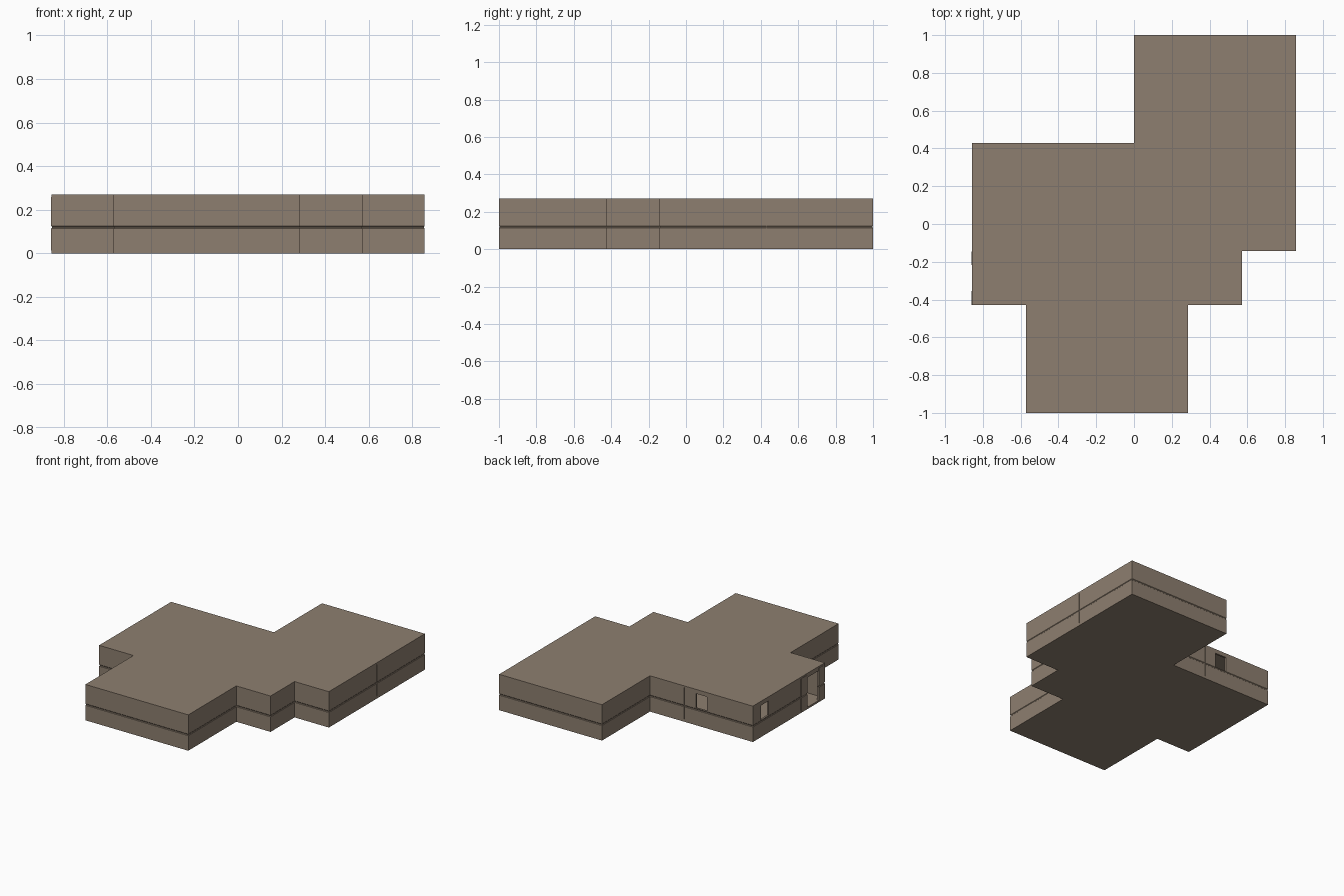
import bpy, bmesh
from mathutils import Vector

if "Cube" in bpy.data.objects:
    bpy.data.objects.remove(bpy.data.objects["Cube"])

U = 1 / 7      # half of one building module
H = 0.27       # total height

wall_colour = bpy.data.materials.new("warm grey brown")
wall_colour.diffuse_color = (0.27, 0.212, 0.16, 1)
wall_colour.use_nodes = True
wall_colour.node_tree.nodes["Principled BSDF"].inputs["Base Color"].default_value = wall_colour.diffuse_color

# Stepped footprint in grid units, anticlockwise
PLAN = [Vector((x * U, y * U)) for x, y in [
    (-4, -7), (2, -7), (2, -3), (4, -3), (4, -1), (6, -1),
    (6, 7), (0, 7), (0, 3), (-6, 3), (-6, -3), (-4, -3)]]


def inset(d):
    """Footprint moved inwards by d with mitred corners."""
    out = []
    for i, p in enumerate(PLAN):
        a = (p - PLAN[i - 1]).normalized()
        b = (PLAN[(i + 1) % len(PLAN)] - p).normalized()
        out.append(p + d * (Vector((-a.y, a.x)) + Vector((-b.y, b.x))))
    return out


def finish(name, bm):
    bmesh.ops.recalc_face_normals(bm, faces=bm.faces)
    mesh = bpy.data.meshes.new(name)
    bm.to_mesh(mesh)
    bm.free()
    mesh.materials.append(wall_colour)
    ob = bpy.data.objects.new(name, mesh)
    bpy.context.collection.objects.link(ob)
    return ob


def slab(name, z0, z1):
    bm = bmesh.new()
    face = bm.faces.new([bm.verts.new((p.x, p.y, z0)) for p in PLAN])
    top = bmesh.ops.extrude_face_region(bm, geom=[face])["geom"]
    bmesh.ops.translate(bm, vec=(0, 0, z1 - z0),
                        verts=[v for v in top if isinstance(v, bmesh.types.BMVert)])
    if not any(f.normal.z < 0 and len(f.verts) == len(PLAN) for f in bm.faces):
        bm.normal_update()
    return finish(name, bm)


def sweep(name, profile):
    """Closed (inset, z) profile swept around the footprint."""
    bm = bmesh.new()
    rings = [[bm.verts.new((p.x, p.y, z)) for p in inset(d)] for d, z in profile]
    n = len(PLAN)
    for k, lo in enumerate(rings):
        hi = rings[(k + 1) % len(rings)]
        for i in range(n):
            j = (i + 1) % n
            bm.faces.new((lo[i], lo[j], hi[j], hi[i]))
    return finish(name, bm)


def box(name, x0, x1, y0, y1, z0, z1):
    bm = bmesh.new()
    bmesh.ops.create_cube(bm, size=1)
    for v in bm.verts:
        v.co = ((x0 + x1) / 2 + v.co.x * (x1 - x0),
                (y0 + y1) / 2 + v.co.y * (y1 - y0),
                (z0 + z1) / 2 + v.co.z * (z1 - z0))
    return finish(name, bm)


def cut(target, *dims):
    cutter = box("cutter", *dims)
    cutter.hide_render = True
    mod = target.modifiers.new("opening", "BOOLEAN")
    mod.operation = "DIFFERENCE"
    mod.solver = "EXACT"
    mod.object = cutter
    bpy.context.view_layer.objects.active = target
    bpy.ops.object.modifier_apply(modifier=mod.name)
    bpy.data.objects.remove(cutter)


# Floor and flat roof
slab("floor_slab", 0, 0.012)
slab("roof_slab", H - 0.006, H)

# Hollow outer walls with a shallow horizontal groove
T = 0.014
walls = sweep("outer_walls", [
    (0, 0.012), (0, 0.113), (0.003, 0.116), (0.003, 0.121), (0, 0.125),
    (0, H - 0.006), (T, H - 0.006), (T, 0.012)])

# Openings in the left wing: back window, side window, wide doorway
L, B, E = -6 * U, 3 * U, 0.03
cut(walls, -3 * U - 0.047, -3 * U + 0.047, B - E, B + E, 0.128, 0.238)
cut(walls, L - E, L + E, 2 * U - 0.045, 2 * U + 0.045, 0.128, 0.238)
cut(walls, L - E, L + E, -2 * U - 0.068, -2 * U + 0.068, 0.014, 0.238)

# Narrow vertical joints between wall modules
S, D = 0.002, 0.003
cut(walls, -2 * U - S, -2 * U + S, B - D, B + E, 0.02, 0.258)
cut(walls, L - E, L + D, -U - S, -U + S, 0.02, 0.258)
cut(walls, 6 * U - D, 6 * U + E, 3 * U - S, 3 * U + S, 0.02, 0.258)

# Slightly raised wall panels beside the doorway
for name, y0, y1 in [("door_side_panel_back", -2 * U + 0.068, -U - 0.004),
                     ("door_side_panel_front", -3 * U, -2 * U - 0.068)]:
    box(name, L - 0.002, L + 0.004, y0, y1, 0.125, 0.258)
    box(name + "_lower", L - 0.002, L + 0.004, y0, y1, 0.012, 0.113)
